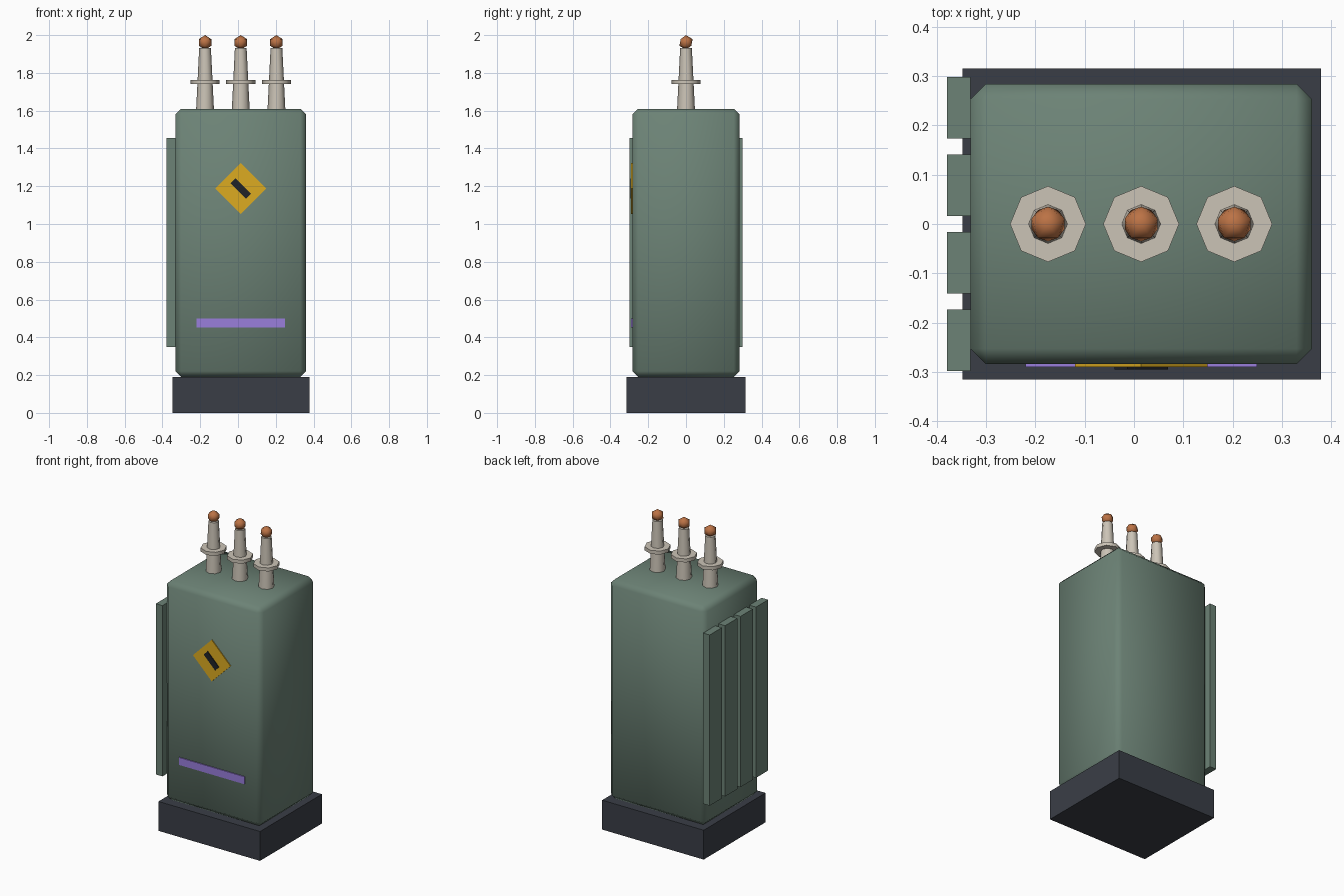
import bpy
from math import radians, pi

if "Cube" in bpy.data.objects:
    bpy.data.objects.remove(bpy.data.objects["Cube"])

CX = 0.0145  # centre line of base and tank


def material(name, rgb):
    m = bpy.data.materials.new(name)
    m.diffuse_color = (*rgb, 1.0)
    m.use_nodes = True
    m.node_tree.nodes["Principled BSDF"].inputs["Base Color"].default_value = m.diffuse_color
    return m


GREEN = material("tank_green", (0.15, 0.225, 0.18))
DARK = material("dark_base", (0.042, 0.048, 0.062))
YELLOW = material("sign_yellow", (0.72, 0.41, 0.015))
BLACK = material("sign_black", (0.014, 0.016, 0.02))
PURPLE = material("stripe_purple", (0.32, 0.21, 0.72))
CERAMIC = material("ceramic", (0.60, 0.55, 0.47))
COPPER = material("copper", (0.50, 0.17, 0.06))


def finish(name, mat, smooth=None):
    ob = bpy.context.object
    ob.name = name
    ob.data.materials.append(mat)
    if smooth:
        bpy.ops.object.shade_smooth_by_angle(angle=radians(smooth))
    return ob


def box(name, lo, hi, mat, turn=0.0, bevel=0.0):
    """Box between two corners, optionally turned about y and chamfered."""
    bpy.ops.mesh.primitive_cube_add(
        size=1, location=[(a + b) / 2 for a, b in zip(lo, hi)])
    ob = bpy.context.object
    ob.scale = [b - a for a, b in zip(lo, hi)]
    bpy.ops.object.transform_apply(location=False, rotation=False, scale=True)
    ob.rotation_euler.y = turn
    if bevel:
        mod = ob.modifiers.new("chamfer", 'BEVEL')
        mod.width = bevel
        mod.segments = 1
        bpy.ops.object.modifier_apply(modifier=mod.name)
    return finish(name, mat, 60 if bevel else None)


def panel(name, z, w, h, depth, mat, turn=0.0):
    """Thin plate on the tank front."""
    return box(name, (CX - w / 2, -0.284 - depth, z - h / 2),
               (CX + w / 2, -0.28, z + h / 2), mat, turn)


def cone(name, x, z0, z1, r0, r1, mat, smooth=None):
    bpy.ops.mesh.primitive_cone_add(
        vertices=8, radius1=r0, radius2=r1, depth=z1 - z0,
        location=(x, 0, (z0 + z1) / 2))
    return finish(name, mat, smooth)


# Base and chamfered tank
box("base", (-0.348, -0.316, 0), (0.379, 0.316, 0.19), DARK)
box("tank", (-0.332, -0.284, 0.19), (0.361, 0.284, 1.61), GREEN, bevel=0.031)

# Cooling fins on the left side
for i in range(4):
    y = (i - 1.5) * 0.1575
    box(f"cooling_fin_{i + 1}", (-0.379, y - 0.0625, 0.35),
        (-0.332, y + 0.0625, 1.455), GREEN)

# Warning sign and stripe on the front
panel("warning_sign", 1.188, 0.19, 0.19, 0.006, YELLOW, pi / 4)
panel("sign_bar", 1.188, 0.115, 0.038, 0.011, BLACK, pi / 4)
panel("stripe", 0.475, 0.47, 0.048, 0.006, PURPLE)

# Three insulators with collar and terminal ball
for i in range(3):
    x = CX + (i - 1) * 0.189
    cone(f"insulator_{i + 1}", x, 1.60, 1.932, 0.0475, 0.031, CERAMIC, 60)
    cone(f"insulator_collar_{i + 1}", x, 1.74, 1.763, 0.077, 0.077, CERAMIC, 60)
    bpy.ops.mesh.primitive_ico_sphere_add(
        subdivisions=1, radius=0.039, location=(x, 0, 1.961),
        rotation=(0, 0, pi / 2))
    finish(f"terminal_{i + 1}", COPPER, 60)
